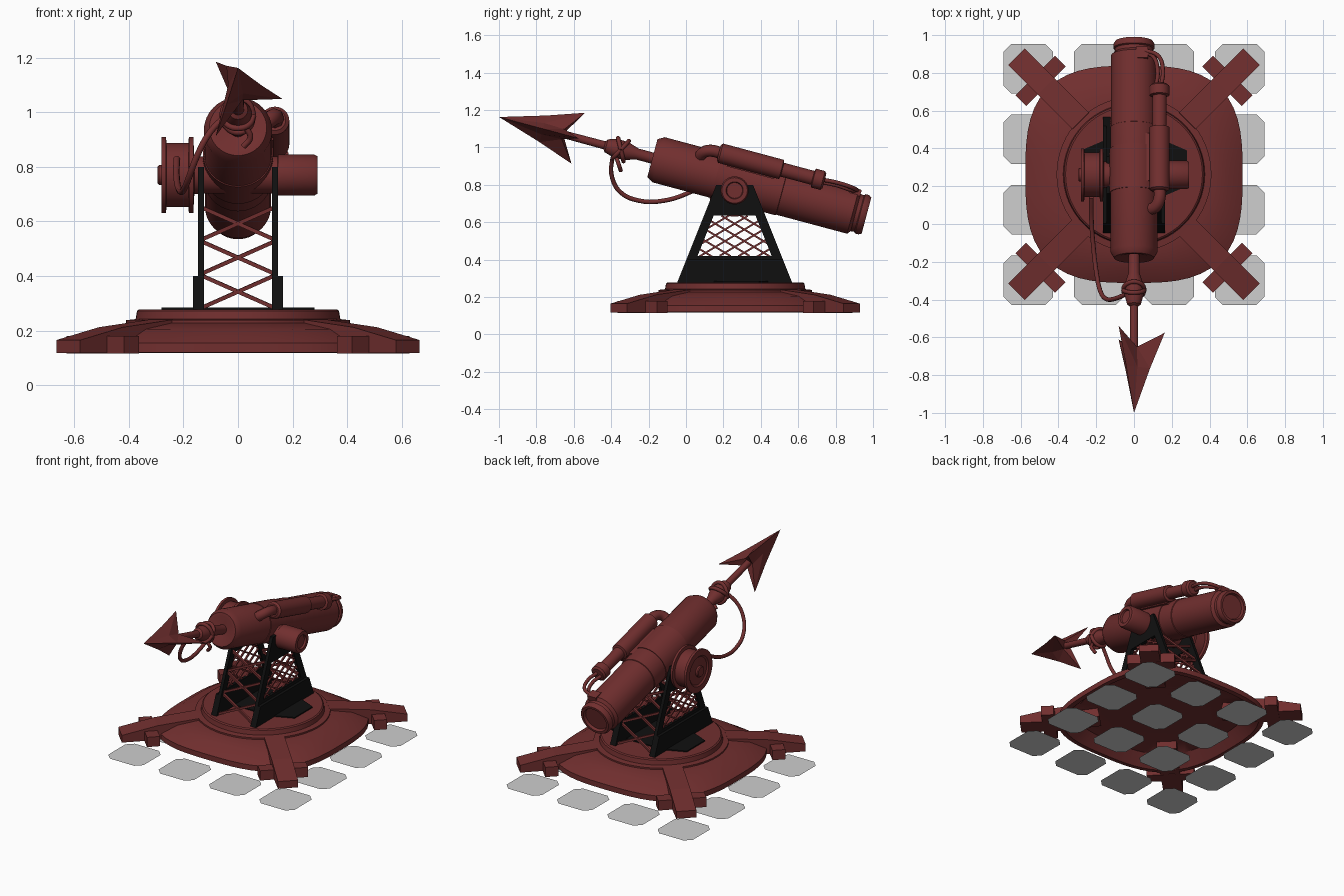
import bpy, bmesh, math
from mathutils import Matrix, Vector

if "Cube" in bpy.data.objects:
    bpy.data.objects.remove(bpy.data.objects["Cube"])

def material(name, c):
    m = bpy.data.materials.new(name)
    m.diffuse_color = (*c, 1)
    m.use_nodes = True
    m.node_tree.nodes["Principled BSDF"].inputs["Base Color"].default_value = m.diffuse_color
    return m

RED = material("dark_red", (0.165, 0.028, 0.028))
BLACK = material("black", (0.005, 0.005, 0.005))
GREY = material("pale_grey", (0.62, 0.62, 0.62))

CY = 0.263                                   # middle of the base in y
BARREL = Matrix.Translation((0, 0.26, 0.825)) @ Matrix.Rotation(math.radians(-15), 4, 'X')
ALONG_Y = Matrix.Rotation(math.radians(-90), 4, 'X')
ALONG_X = Matrix.Rotation(math.radians(90), 4, 'Y')
PIVOT = Matrix.Translation((0, 0.26, 0.77)) @ ALONG_X


def finish(name, bm, mat, matrix=Matrix(), smooth=True):
    bmesh.ops.recalc_face_normals(bm, faces=bm.faces)
    me = bpy.data.meshes.new(name)
    bm.to_mesh(me)
    bm.free()
    me.transform(matrix)
    me.materials.append(mat)
    ob = bpy.data.objects.new(name, me)
    bpy.context.collection.objects.link(ob)
    if smooth:
        bpy.ops.object.select_all(action='DESELECT')
        ob.select_set(True)
        bpy.context.view_layer.objects.active = ob
        bpy.ops.object.shade_smooth_by_angle(angle=math.radians(35))
    return ob


def loft(name, rings, mat, matrix=Matrix()):
    """Skin a list of point rings and cap both ends."""
    bm = bmesh.new()
    loops = [[bm.verts.new(p) for p in ring] for ring in rings]
    n = len(loops[0])
    for a, b in zip(loops, loops[1:]):
        for i in range(n):
            bm.faces.new((a[i], a[(i + 1) % n], b[(i + 1) % n], b[i]))
    bm.faces.new(loops[0])
    bm.faces.new(loops[-1])
    return finish(name, bm, mat, matrix)


def ring(a, z, power=2, n=40):
    pts = []
    for i in range(n):
        c, s = math.cos(2 * math.pi * i / n), math.sin(2 * math.pi * i / n)
        r = a / (abs(c) ** power + abs(s) ** power) ** (1 / power)
        pts.append((r * c, r * s, z))
    return pts


def lathe(name, profile, matrix=Matrix(), mat=RED, n=40):
    return loft(name, [ring(r, z, 2, n) for r, z in profile], mat, matrix)


def prism(name, yz, x0, x1, mat, matrix=Matrix()):
    bm = bmesh.new()
    a = [bm.verts.new((x0, y, z)) for y, z in yz]
    b = [bm.verts.new((x1, y, z)) for y, z in yz]
    bm.faces.new(a)
    bm.faces.new(b)
    for i in range(len(a)):
        j = (i + 1) % len(a)
        bm.faces.new((a[i], a[j], b[j], b[i]))
    return finish(name, bm, mat, matrix, False)


def box(name, lo, hi, mat, matrix=Matrix()):
    return prism(name, [(lo[1], lo[2]), (hi[1], lo[2]), (hi[1], hi[2]), (lo[1], hi[2])],
                 lo[0], hi[0], mat, matrix)


def bar(name, p, q, w):
    p, q = Vector(p), Vector(q)
    m = Matrix.Translation(p) @ (q - p).to_track_quat('Z', 'Y').to_matrix().to_4x4()
    return box(name, (-w, -w, 0), (w, w, (q - p).length), RED, m)


def hose(name, pts, r, matrix=Matrix()):
    cu = bpy.data.curves.new(name, 'CURVE')
    cu.dimensions = '3D'
    cu.bevel_depth, cu.bevel_resolution, cu.resolution_u = r, 2, 5
    cu.use_fill_caps = True
    sp = cu.splines.new('BEZIER')
    sp.bezier_points.add(len(pts) - 1)
    for b, p in zip(sp.bezier_points, pts):
        b.co = matrix @ Vector(p)
        b.handle_left_type = b.handle_right_type = 'AUTO'
    cu.materials.append(RED)
    bpy.context.collection.objects.link(bpy.data.objects.new(name, cu))


# Ground tiles: flat squares with clipped corners
bm = bmesh.new()
h, k = 0.131, 0.09
for i in range(4):
    for j in range(4):
        x, y = -0.5595 + 0.373 * i, CY - 0.5595 + 0.373 * j
        bm.faces.new([bm.verts.new((x + u, y + v, 0)) for u, v in
                      ((h, -k), (h, k), (k, h), (-k, h), (-h, k), (-h, -k), (-k, -h), (k, -h))])
finish("ground_tiles", bm, GREY, smooth=False)

# Rounded-square base shell, hollow beneath, with round turntable
CENTRE = Matrix.Translation((0, CY, 0))
loft("base_shell", [ring(a, z, p, 64) for a, z, p in (
    (0.38, 0.20, 2), (0.48, 0.185, 2.8), (0.545, 0.117, 3), (0.575, 0.12, 3), (0.575, 0.155, 3),
    (0.495, 0.205, 2.8), (0.41, 0.228, 2))], RED, CENTRE)
lathe("turntable", [(0.39, 0.2), (0.41, 0.225), (0.41, 0.238), (0.375, 0.242),
                    (0.37, 0.272), (0.362, 0.278)], CENTRE, n=64)

# Four diagonal outrigger legs with cross feet
for i in range(4):
    m = CENTRE @ Matrix.Rotation(math.radians(45 + 90 * i), 4, 'Z')
    prism("outrigger_leg", [(0.38, 0.14), (0.62, 0.117), (0.88, 0.117), (0.88, 0.165),
                            (0.66, 0.212), (0.4, 0.24)], -0.062, 0.062, RED, m)
    box("outrigger_foot", (-0.148, 0.66, 0.115), (0.148, 0.74, 0.18), RED, m)

# Deck plate
bm = bmesh.new()
for z in (0.278, 0.285):
    bm.faces.new([bm.verts.new((x, y, z)) for x, y in (
        (0.28, 0.2), (0.28, 0.39), (0.14, 0.45), (-0.14, 0.45),
        (-0.28, 0.39), (-0.28, 0.2), (-0.14, 0.14), (0.14, 0.14))])
bmesh.ops.bridge_loops(bm, edges=bm.edges)
finish("deck_plate", bm, BLACK, smooth=False)


def edge(z):                                 # half width of the tower at height z
    return 0.307 - 0.4 * (z - 0.278)


# Side frames with lattice windows
for s in (-1, 1):
    def trapezoid(name, z0, z1, xa, xb):
        a, b = edge(z0), edge(z1)
        prism(name, [(0.26 - a, z0), (0.26 + a, z0), (0.26 + b, z1), (0.26 - b, z1)],
              s * xa, s * xb, BLACK)
    trapezoid("frame_foot", 0.278, 0.40, 0.125, 0.165)
    trapezoid("frame_lower", 0.278, 0.42, 0.125, 0.146)
    trapezoid("frame_upper", 0.635, 0.75, 0.125, 0.146)
    trapezoid("frame_top", 0.75, 0.80, 0.125, 0.146)
    for d in (-1, 1):
        prism("frame_side", [(0.26 + d * (edge(z) - o), z) for z, o in
                             ((0.42, 0), (0.42, 0.052), (0.635, 0.052), (0.635, 0))],
              s * 0.125, s * 0.146, BLACK)
        for c in range(-5, 6):
            line = [(0.26 + t * 0.01, 0.53 + c * 0.062 + d * 0.006 * t) for t in range(-25, 26)]
            line = [(y, z) for y, z in line if 0.415 < z < 0.64 and abs(y - 0.26) < edge(z) - 0.03]
            if len(line) > 1:
                bar("window_lattice", (s * 0.135, *line[0]), (s * 0.135, *line[-1]), 0.005)

# Crossed braces on the front and back of the tower
for d in (-1, 1):
    for z0, z1 in ((0.285, 0.40), (0.41, 0.525), (0.535, 0.65)):
        for s in (-1, 1):
            bar("cross_brace", (-s * 0.13, 0.26 + d * (edge(z0) - 0.025), z0),
                (s * 0.13, 0.26 + d * (edge(z1) - 0.025), z1), 0.007)

# Barrel with rear cap, clamp band and trunnions
AXIS = BARREL @ ALONG_Y
lathe("barrel", [(0.03, -0.44), (0.085, -0.455), (0.105, -0.455), (0.125, -0.42), (0.125, 0.26),
                 (0.121, 0.262), (0.121, 0.655), (0.103, 0.67), (0.101, 0.69), (0.109, 0.695),
                 (0.109, 0.715), (0.1, 0.73), (0.084, 0.73), (0.078, 0.712)], AXIS, n=48)
lathe("clamp_band", [(0.12, -0.1), (0.129, -0.1), (0.129, 0.14), (0.12, 0.14)], AXIS, n=48)
lathe("trunnion", [(0.04, -0.17), (0.068, -0.17), (0.068, 0.145), (0.075, 0.147), (0.075, 0.28),
                   (0.068, 0.292), (0.046, 0.292), (0.042, 0.28)], PIVOT)

# Rope reel on the left
lathe("rope_reel", [(0.03, -0.295), (0.036, -0.29), (0.036, -0.278), (0.09, -0.272),
                    (0.1, -0.28), (0.14, -0.28), (0.14, -0.264), (0.118, -0.262), (0.118, -0.182),
                    (0.14, -0.18), (0.14, -0.164), (0.07, -0.16), (0.07, -0.14)], PIVOT, n=48)

# Harpoon shaft with socket
lathe("harpoon_shaft", [(0.02, -1.0), (0.022, -0.72), (0.036, -0.71), (0.05, -0.66), (0.05, -0.6),
                        (0.03, -0.54), (0.03, -0.43)], AXIS, n=24)

# Three-barbed harpoon head
bm = bmesh.new()
def star(ridge, ry, valley, vy):
    out = []
    for i in range(6):
        r, y = (valley, vy) if i % 2 else (ridge, ry)
        a = math.radians(60 * i)
        out.append(bm.verts.new((r * math.cos(a), y, r * math.sin(a))))
    return out
tip, hub = bm.verts.new((0, -1.304, 0)), bm.verts.new((0, -0.96, 0))
mid, barb = star(0.085, -1.06, 0.036, -1.06), star(0.163, -0.865, 0.032, -0.95)
for i in range(6):
    j = (i + 1) % 6
    bm.faces.new((tip, mid[i], mid[j]))
    bm.faces.new((mid[i], barb[i], barb[j]))
    bm.faces.new((mid[i], barb[j], mid[j]))
    bm.faces.new((hub, barb[j], barb[i]))
finish("harpoon_head", bm, RED, BARREL, False)

# Rope from the socket to the reel, with a knot loop
hose("rope", [(-0.04, -0.37, 0.99), (-0.1, -0.395, 0.93), (-0.15, -0.395, 0.84),
              (-0.18, -0.35, 0.76), (-0.2, -0.25, 0.715), (-0.215, -0.12, 0.715),
              (-0.225, 0.02, 0.76), (-0.225, 0.14, 0.83)], 0.012)
for tilt in (-0.03, 0.03):
    hose("rope_knot", [(0.056 * math.cos(a), -0.63 + tilt * math.sin(a), 0.056 * math.sin(a))
                       for a in (i * math.pi / 4 for i in range(9))], 0.012, BARREL)
hose("rope_tail", [(0.03, -0.64, -0.05), (0.045, -0.62, -0.08), (0.02, -0.6, -0.11)], 0.011, BARREL)

# Pressure cylinder beside the barrel, with elbow pipe and rear hoses
lathe("pressure_cylinder", [(0.04, -0.12), (0.053, -0.11), (0.053, 0.227), (0.038, 0.232),
                            (0.038, 0.4), (0.052, 0.405), (0.052, 0.455), (0.04, 0.465)],
      BARREL @ Matrix.Translation((0.135, 0, 0.12)) @ ALONG_Y, n=32)
hose("elbow_pipe", [(0.135, -0.1, 0.12), (0.135, -0.16, 0.12), (0.115, -0.2, 0.1),
                    (0.075, -0.21, 0.065)], 0.032, BARREL)
for o in (0, 0.028):
    hose("rear_hose", [(0.115 + o, 0.45, 0.11 + o / 2), (0.125 + o, 0.54, 0.115 + o / 2),
                       (0.1 + o, 0.62, 0.11 + o / 2), (0.05, 0.64 + o / 2, 0.115)], 0.011, BARREL)
box("hose_bracket", (0.01, 0.61, 0.09), (0.075, 0.67, 0.125), RED, BARREL)
box("cylinder_mount", (0.06, -0.06, 0.06), (0.13, 0.2, 0.11), RED, BARREL)
